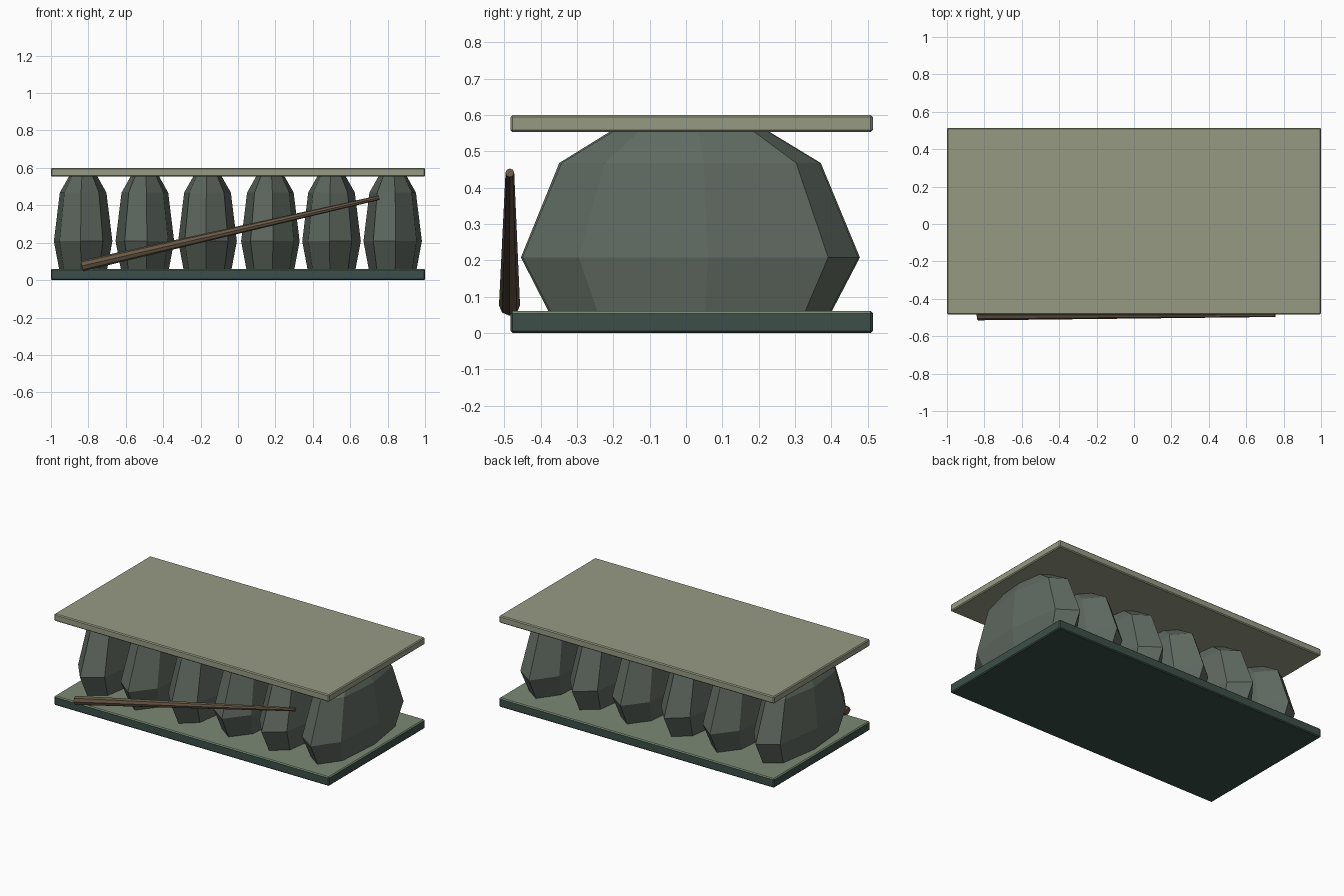
import bpy, bmesh, math
from mathutils import Vector

if "Cube" in bpy.data.objects:
    bpy.data.objects.remove(bpy.data.objects["Cube"])


def material(name, rgb):
    m = bpy.data.materials.new(name)
    m.diffuse_color = (*rgb, 1)
    m.use_nodes = True
    m.node_tree.nodes["Principled BSDF"].inputs["Base Color"].default_value = m.diffuse_color
    return m


def finish(name, bm, *mats):
    bmesh.ops.recalc_face_normals(bm, faces=bm.faces)
    me = bpy.data.meshes.new(name)
    bm.to_mesh(me)
    bm.free()
    for m in mats:
        me.materials.append(m)
    ob = bpy.data.objects.new(name, me)
    bpy.context.collection.objects.link(ob)
    return ob


def slab(name, z0, z1, side, top):
    # Chamfered board with its own colour on the upper face
    bm = bmesh.new()
    bmesh.ops.create_cube(bm, size=1)
    for v in bm.verts:
        v.co = Vector((v.co.x * 2, v.co.y * 0.998 + 0.0155,
                       (z0 + z1) / 2 + v.co.z * (z1 - z0)))
    bmesh.ops.bevel(bm, geom=list(bm.edges), offset=0.006, segments=1, affect='EDGES')
    bm.normal_update()
    for f in bm.faces:
        f.material_index = int(f.normal.z > 0.6)
    return finish(name, bm, side, top)


def loft(name, rings, mat):
    # Skin equal-length rings of points and cap both ends
    bm = bmesh.new()
    loops = [[bm.verts.new(p) for p in ring] for ring in rings]
    n = len(loops[0])
    for a, b in zip(loops, loops[1:]):
        for i in range(n):
            j = (i + 1) % n
            bm.faces.new((a[i], a[j], b[j], b[i]))
    bm.faces.new(loops[0][::-1])
    bm.faces.new(loops[-1])
    return finish(name, bm, mat)


lichen = material("lichen", (0.31, 0.323, 0.23))
dark_green = material("dark_green", (0.045, 0.078, 0.066))
moss = material("moss", (0.20, 0.25, 0.175))
stone_green = material("stone_green", (0.115, 0.143, 0.118))
wood = material("wood", (0.14, 0.10, 0.062))

# Boards
slab("bottom_slab", 0.0, 0.06, dark_green, moss)
slab("top_slab", 0.553, 0.60, lichen, lichen)

# Six faceted stones: z, half width, half depth of each ring
profile = [(0.055, 0.128, 0.385), (0.208, 0.157, 0.465),
           (0.468, 0.125, 0.357), (0.56, 0.073, 0.205)]
# centre x, centre y, twist in degrees, depth scale
stones = [(-0.828, 0.0, -5, 0.95), (-0.498, 0.015, 4, 1.0), (-0.163, 0.0, -3, 0.97),
          (0.173, 0.01, 5, 0.96), (0.50, 0.0, -4, 0.98), (0.827, 0.012, 6, 1.0)]
for k, (cx, cy, twist, depth) in enumerate(stones, 1):
    rings = []
    for z, rx, ry in profile:
        ring = []
        for i in range(8):
            a = math.radians(45 * i + twist)
            r = 1.05 if i % 2 else 1.0  # slightly squared-off plan
            ring.append((cx + r * rx * math.cos(a), cy + r * ry * depth * math.sin(a), z))
        rings.append(ring)
    loft(f"stone_{k}", rings, stone_green)

# Tapered stick leaning across the front
start, end = Vector((-0.835, -0.486, 0.076)), Vector((0.755, -0.485, 0.441))
axis = (end - start).normalized()
side = Vector((0, 1, 0))
up = axis.cross(side)
rings = []
for c, r in ((start, 0.029), (end, 0.012)):
    rings.append([c + r * (math.cos(a) * side + math.sin(a) * up)
                  for a in (math.tau * i / 8 for i in range(8))])
loft("stick", rings, wood)
